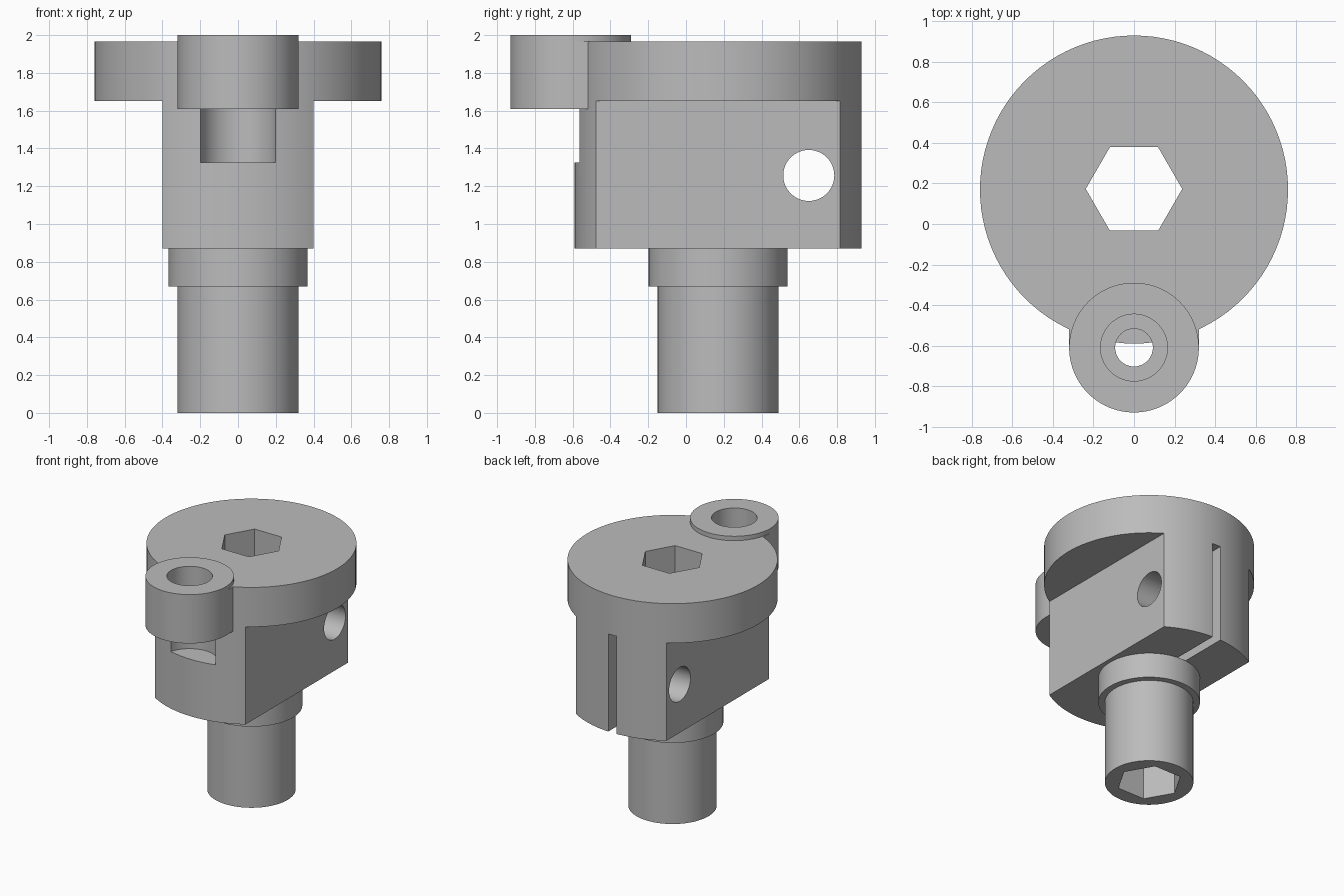
import bpy
import math

default = bpy.data.objects.get("Cube")
if default:
    bpy.data.objects.remove(default, do_unlink=True)

steel = bpy.data.materials.new("plain grey")
steel.use_nodes = True
GREY = (0.5, 0.5, 0.5, 1)
steel.diffuse_color = GREY
steel.node_tree.nodes["Principled BSDF"].inputs["Base Color"].default_value = GREY

AXIS = 0.17    # y of the main axis
BOLT = -0.61   # y of the front boss axis
RADIUS = 0.76
UNDER, RIM, TOP = 0.87, 1.65, 1.965   # body underside, head underside, head top


def cylinder(name, y, r, z0, z1, sides=96):
    bpy.ops.mesh.primitive_cylinder_add(vertices=sides, radius=r, depth=z1 - z0,
                                        location=(0, y, (z0 + z1) / 2))
    ob = bpy.context.object
    ob.name = name
    return ob


def box(name, half_x, y0, y1, z0, z1):
    bpy.ops.mesh.primitive_cube_add(size=1, location=(0, (y0 + y1) / 2, (z0 + z1) / 2))
    ob = bpy.context.object
    ob.name = name
    ob.scale = (2 * half_x, y1 - y0, z1 - z0)
    bpy.ops.object.transform_apply(location=False, rotation=False, scale=True)
    return ob


def finish(ob, cutters=(), keep=None):
    """Carve the part, then shade and colour it."""
    bpy.ops.object.select_all(action='DESELECT')
    bpy.context.view_layer.objects.active = ob
    ob.select_set(True)
    jobs = [(c, 'DIFFERENCE') for c in cutters]
    if keep:
        jobs.insert(0, (keep, 'INTERSECT'))
    for cutter, operation in jobs:
        mod = ob.modifiers.new("carve", 'BOOLEAN')
        mod.operation = operation
        mod.solver = 'EXACT'
        mod.object = cutter
        bpy.ops.object.modifier_apply(modifier=mod.name)
    ob.data.materials.clear()
    ob.data.materials.append(steel)
    bpy.ops.object.shade_smooth_by_angle(angle=math.radians(25))


# Cutters
hexagon = cylinder("hex_cutter", AXIS + 0.003, 0.238, -0.1, 2.1, 6)
hexagon.rotation_euler.z = math.radians(30)
counterbore = cylinder("counterbore_cutter", BOLT, 0.165, 1.78, 2.1)
bolt_hole = cylinder("bolt_hole_cutter", BOLT, 0.093, 1.5, 2.1, 64)
pocket = cylinder("pocket_cutter", BOLT, 0.203, 1.325, 1.7)
slot = box("slot_cutter", 0.036, 0.25, 1.1, 0.8, RIM)
clamp_hole = cylinder("clamp_hole_cutter", 0.65, 0.135, -1, 1, 64)
clamp_hole.rotation_euler.y = math.radians(90)
clamp_hole.location.z = 1.257
flats = box("flats_cutter", 0.4, -2, 2, 0, 3)
helpers = [hexagon, counterbore, bolt_hole, pocket, slot, clamp_hole, flats]
bores = [counterbore, bolt_hole]
bpy.context.view_layer.update()

# Central stem
finish(cylinder("shaft", AXIS, 0.32, 0, 0.67), [hexagon])
finish(cylinder("collar", AXIS, 0.368, 0.67, UNDER), [hexagon])

# Flat-sided clamp body with rear slot, cross hole and front pocket
finish(cylinder("clamp_body", AXIS, RADIUS, UNDER, RIM),
       [hexagon, slot, clamp_hole, pocket], keep=flats)

# Round head and front bolt boss
finish(cylinder("head_disc", AXIS, RADIUS, RIM, TOP), [hexagon] + bores)
finish(cylinder("bolt_boss", BOLT, 0.32, 1.61, 2.0), bores)
finish(box("boss_neck", 0.32, BOLT, -0.45, 1.61, TOP), bores)

for helper in helpers:
    bpy.data.objects.remove(helper, do_unlink=True)
